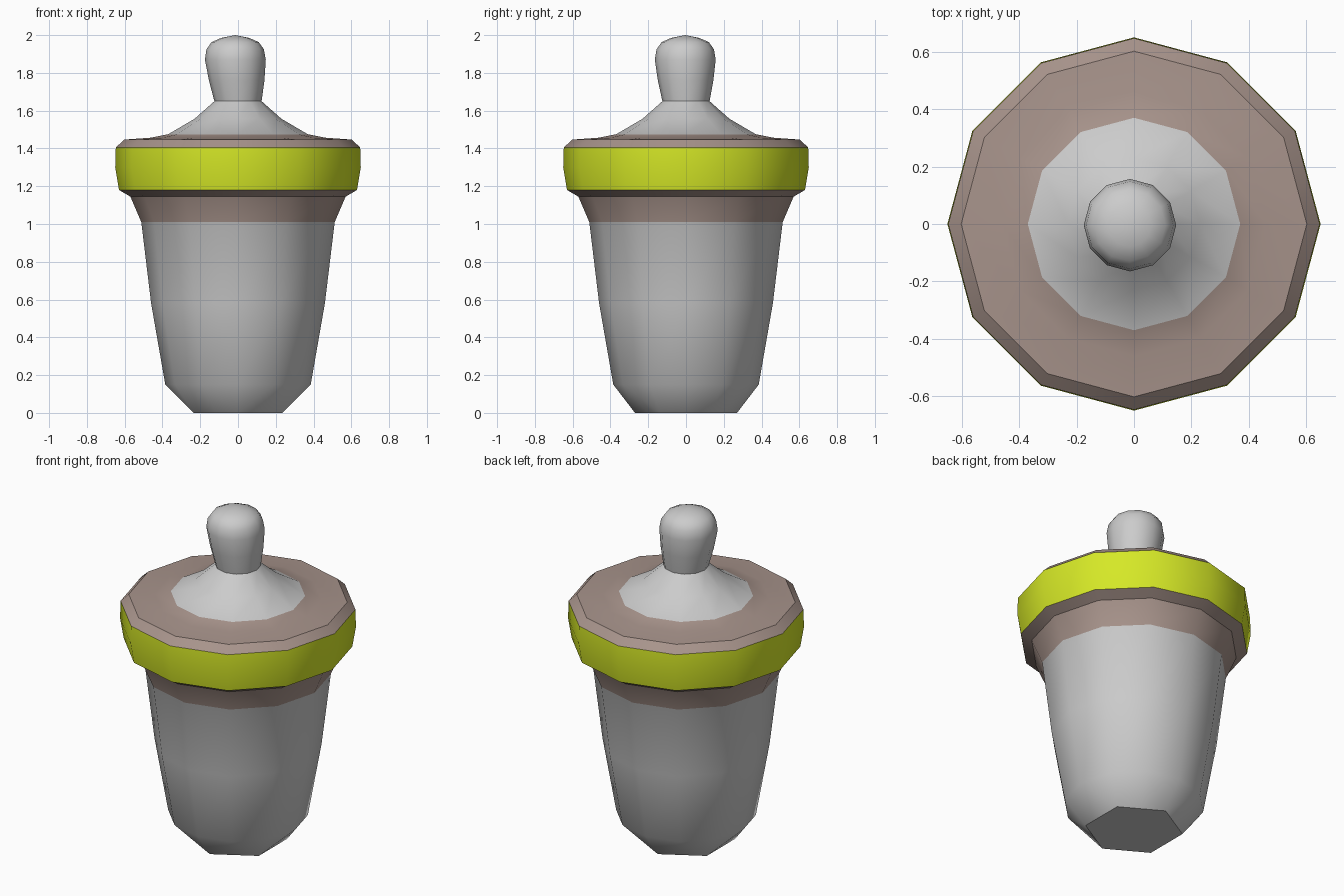
import bpy, bmesh
from math import sin, cos, radians

if "Cube" in bpy.data.objects:
    bpy.data.objects.remove(bpy.data.objects["Cube"])

SIDES = 12


def material(name, rgb):
    m = bpy.data.materials.new(name)
    m.diffuse_color = (*rgb, 1)
    m.use_nodes = True
    m.node_tree.nodes["Principled BSDF"].inputs["Base Color"].default_value = m.diffuse_color
    return m


grey = material("grey", (0.8, 0.8, 0.8))
brown = material("brown", (0.39, 0.295, 0.26))
green = material("green", (0.67, 0.81, 0.02))


def lathe(name, rings, mats, hex_base=False, cap_bottom=False, tip=None):
    """Rings are (radius, z, x offset, y offset, material index of the band above)."""
    bm = bmesh.new()
    loops = []
    for n, (r, z, ox, oy, _) in enumerate(rings):
        loop = []
        for i in range(SIDES):
            a = radians(360 / SIDES * i)
            # the hexagonal foot puts every other point at an edge midpoint
            k = cos(radians(30)) if hex_base and n == 0 and i % 2 == 0 else 1
            loop.append(bm.verts.new((ox + r * k * cos(a), oy + r * k * sin(a), z)))
        loops.append(loop)
    for n in range(len(loops) - 1):
        lo, hi = loops[n], loops[n + 1]
        for i in range(SIDES):
            j = (i + 1) % SIDES
            quads = [(lo[i], lo[j], hi[j], hi[i])]
            if hex_base and n == 0:
                # split so that the foot facets stay flat
                quads = ([(lo[i], lo[j], hi[i]), (lo[j], hi[j], hi[i])] if i % 2 == 0
                         else [(lo[i], lo[j], hi[j]), (lo[i], hi[j], hi[i])])
            for q in quads:
                bm.faces.new(q).material_index = rings[n][4]
    if cap_bottom:
        bm.faces.new(loops[0][::-1])
    if tip:
        top = bm.verts.new(tip)
        for i in range(SIDES):
            bm.faces.new((loops[-1][i], loops[-1][(i + 1) % SIDES], top))
    mesh = bpy.data.meshes.new(name)
    bm.to_mesh(mesh)
    bm.free()
    for m in mats:
        mesh.materials.append(m)
    ob = bpy.data.objects.new(name, mesh)
    bpy.context.collection.objects.link(ob)
    bpy.ops.object.select_all(action='DESELECT')
    ob.select_set(True)
    bpy.context.view_layer.objects.active = ob
    bpy.ops.object.shade_smooth_by_angle(angle=radians(34))
    return ob


# Jar: tapered body, flared brown collar, green band, lid rim and lid slope
G, B, Y = 0, 1, 2
jar = [(0.27, 0.0, G), (0.385, 0.15, G), (0.46, 0.58, G), (0.512, 1.01, B),
       (0.57, 1.145, B), (0.63, 1.18, Y), (0.65, 1.30, Y), (0.647, 1.405, B),
       (0.602, 1.447, B), (0.46, 1.457, B), (0.37, 1.475, G), (0.23, 1.557, G),
       (0.125, 1.65, G)]
lathe("jar_with_lid", [(r, z, 0, 0, m) for r, z, m in jar], [grey, brown, green],
      hex_base=True, cap_bottom=True)

# Knob: flares upward, leaning very slightly, with a rounded top
knob = [(0.125, 1.65, 0.0, 0.0), (0.147, 1.76, -0.007, -0.002),
        (0.161, 1.87, -0.014, -0.004), (0.152, 1.925, -0.015, -0.004),
        (0.125, 1.963, -0.015, -0.004), (0.075, 1.985, -0.015, -0.004)]
lathe("lid_knob", [(*k, 0) for k in knob], [grey], tip=(-0.015, -0.004, 2.0))
